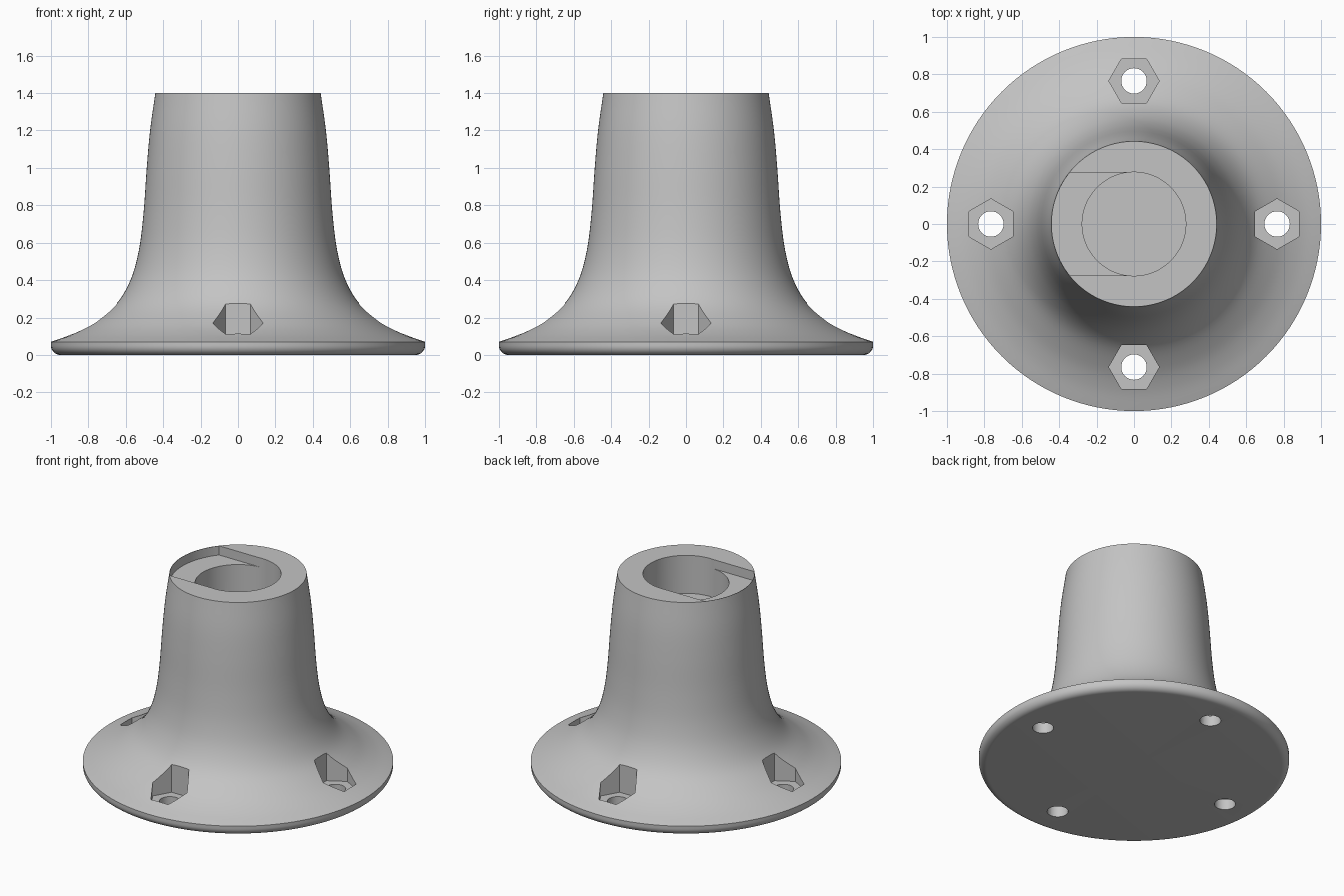
import bpy, bmesh, math
from mathutils import Vector

cube = bpy.data.objects.get("Cube")
if cube:
    bpy.data.objects.remove(cube, do_unlink=True)

SEGMENTS = 128
HEIGHT = 1.4

grey = bpy.data.materials.new("plain grey")
grey.use_nodes = True
COLOUR = (0.55, 0.55, 0.55, 1)
grey.diffuse_color = COLOUR
grey.node_tree.nodes["Principled BSDF"].inputs["Base Color"].default_value = COLOUR


def make_object(name, bm):
    bmesh.ops.recalc_face_normals(bm, faces=bm.faces)
    mesh = bpy.data.meshes.new(name)
    bm.to_mesh(mesh)
    bm.free()
    mesh.materials.append(grey)
    obj = bpy.data.objects.new(name, mesh)
    bpy.context.collection.objects.link(obj)
    return obj


def prism(name, outline, bottom, top):
    """Extrude a flat outline between two heights."""
    bm = bmesh.new()
    face = bm.faces.new([bm.verts.new((x, y, bottom)) for x, y in outline])
    side = bmesh.ops.extrude_face_region(bm, geom=[face])["geom"]
    verts = [v for v in side if isinstance(v, bmesh.types.BMVert)]
    bmesh.ops.translate(bm, verts=verts, vec=(0, 0, top - bottom))
    return make_object(name, bm)


def arc(radius, start, end, steps, cx=0, cy=0):
    angles = [start + (end - start) * i / steps for i in range(steps + 1)]
    return [(cx + radius * math.cos(a), cy + radius * math.sin(a)) for a in angles]


def circle(radius, steps, cx=0, cy=0, turn=0):
    return arc(radius, turn, turn + math.tau, steps, cx, cy)[:-1]


def smooth_path(points, steps):
    """Catmull-Rom curve through the points."""
    pts = [Vector(p) for p in points]
    pts = [2 * pts[0] - pts[1]] + pts + [2 * pts[-1] - pts[-2]]
    path = []
    for a, b, c, d in zip(pts, pts[1:], pts[2:], pts[3:]):
        for i in range(steps):
            t = i / steps
            path.append(0.5 * (2 * b + (c - a) * t + (2 * a - 5 * b + 4 * c - d) * t**2
                               + (3 * b - a - 3 * c + d) * t**3))
    return path + [pts[-2]]


def cut(target, cutter):
    mod = target.modifiers.new("cut", "BOOLEAN")
    mod.operation = "DIFFERENCE"
    mod.solver = "EXACT"
    mod.object = cutter
    bpy.context.view_layer.objects.active = target
    bpy.ops.object.modifier_apply(modifier=mod.name)
    bpy.data.objects.remove(cutter, do_unlink=True)


# Flared body: rounded foot edge, then the sweeping flank up to the rim
flank = [(1, 0.07), (0.885, 0.112), (0.777, 0.17), (0.653, 0.27), (0.575, 0.4),
         (0.53, 0.56), (0.505, 0.76), (0.488, 1), (0.47, 1.2), (0.442, HEIGHT)]
FILLET = 0.05
foot = arc(FILLET, -math.pi / 2, 0, 8, 1 - FILLET, FILLET)
profile = [(0, 0)] + foot + [tuple(p) for p in smooth_path(flank, 5)] + [(0, HEIGHT)]
bm = bmesh.new()
verts = [bm.verts.new((r, 0, z)) for r, z in profile]
edges = [bm.edges.new(pair) for pair in zip(verts, verts[1:])]
bmesh.ops.spin(bm, geom=verts + edges, cent=(0, 0, 0), axis=(0, 0, 1),
               angle=math.tau, steps=SEGMENTS, use_merge=True)
bmesh.ops.remove_doubles(bm, verts=bm.verts, dist=1e-5)
body = make_object("flared_stand", bm)

# Blind bore in the top
BORE = 0.277
cut(body, prism("bore_cutter", circle(BORE, SEGMENTS), 1.13, 1.6))

# Shallow slot from the bore to the rim on one side
half = BORE - 0.001
RIM = 0.4395
spread = math.asin(half / RIM)
slot = [(0, -half), (0, half)] + arc(RIM, math.pi - spread, math.pi + spread, 32)
cut(body, prism("slot_cutter", slot, 1.335, 1.6))

# Four hexagonal nut pockets with bolt holes through the flange
for i in range(4):
    a = i * math.pi / 2
    x, y = 0.765 * math.cos(a), 0.765 * math.sin(a)
    cut(body, prism("pocket_cutter", circle(0.135, 6, x, y, a + math.pi / 2), 0.075, 0.6))
    cut(body, prism("hole_cutter", circle(0.068, 32, x, y), -0.2, 0.4))

bpy.ops.object.select_all(action="DESELECT")
body.select_set(True)
bpy.context.view_layer.objects.active = body
bpy.ops.object.shade_smooth_by_angle(angle=math.radians(25))
